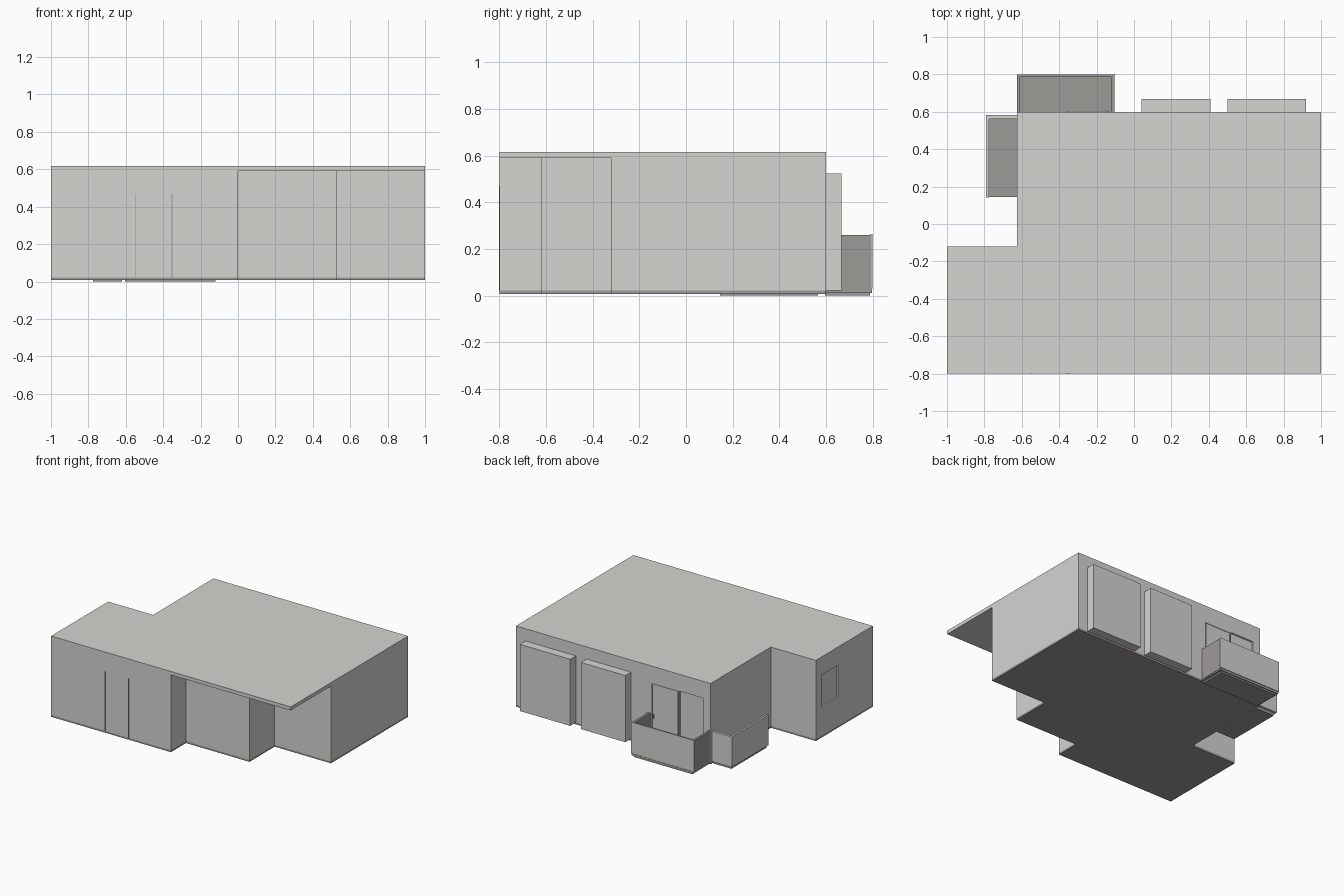
import bpy, bmesh
from mathutils import Vector

old = bpy.data.objects.get("Cube")
if old:
    bpy.data.objects.remove(old, do_unlink=True)


def material(name, rgb):
    m = bpy.data.materials.new(name)
    m.use_nodes = True
    m.diffuse_color = (*rgb, 1)
    m.node_tree.nodes["Principled BSDF"].inputs["Base Color"].default_value = (*rgb, 1)
    return m


LIGHT = material("light grey", (0.66, 0.66, 0.64))
DARK = material("dark grey", (0.34, 0.325, 0.31))


def add_object(name, bm, mat):
    bmesh.ops.recalc_face_normals(bm, faces=bm.faces)
    mesh = bpy.data.meshes.new(name)
    bm.to_mesh(mesh)
    bm.free()
    mesh.materials.append(mat)
    ob = bpy.data.objects.new(name, mesh)
    bpy.context.collection.objects.link(ob)
    return ob


def box(name, x, y, z, mat=LIGHT):
    """Box from (low, high) pairs on each axis."""
    bm = bmesh.new()
    bmesh.ops.create_cube(bm, size=1)
    for v in bm.verts:
        v.co = Vector([a[0] if c < 0 else a[1] for a, c in zip((x, y, z), v.co)])
    return add_object(name, bm, mat)


def slab(name, plan, z, mat=LIGHT, inset=0):
    """Upright prism over a floor plan, optionally pulled in from its edge."""
    bm = bmesh.new()
    face = bm.faces.new([bm.verts.new((px, py, z[0])) for px, py in plan])
    if inset:
        rim = bmesh.ops.inset_region(bm, faces=[face], thickness=inset)["faces"]
        bmesh.ops.delete(bm, geom=rim, context="FACES")
    top = bmesh.ops.extrude_face_region(bm, geom=bm.faces[:])["geom"]
    bmesh.ops.translate(bm, vec=(0, 0, z[1] - z[0]),
                        verts=[g for g in top if isinstance(g, bmesh.types.BMVert)])
    return add_object(name, bm, mat)


# Floor plans: the back is shared, the front is stepped under the roof
back_plan = [(1, 0.6), (-0.625, 0.6), (-0.625, -0.12), (-1, -0.12), (-1, -0.8)]
wall_plan = back_plan + [(0, -0.8), (0, -0.62), (0.53, -0.62), (0.53, -0.32), (1, -0.32)]
roof_plan = back_plan + [(1, -0.8)]

BASE = 0.022
walls = slab("walls", wall_plan, (BASE, 0.59))
slab("floor", wall_plan, (0.008, BASE), DARK, inset=0.006)
slab("roof", roof_plan, (0.59, 0.617))

# Recessed side window and balcony window
recesses = {
    "side_window": ((-1.1, -0.988), (-0.385, -0.19), (0.24, 0.48)),
    "balcony_window": ((-0.56, -0.365), (0.588, 0.7), (0.04, 0.49)),
}
for name, dims in recesses.items():
    cutter = box(name + "_cutter", *dims)
    cutter.hide_render = True
    cutter.hide_set(True)
    cutter.display_type = "WIRE"
    cut = walls.modifiers.new(name, "BOOLEAN")
    cut.operation = "DIFFERENCE"
    cut.solver = "EXACT"
    cut.object = cutter

# Door jambs, lintel and handle
for i, x in enumerate((-0.55, -0.353)):
    box(f"front_door_jamb_{i}", (x - 0.002, x + 0.002), (-0.802, -0.79), (BASE, 0.47), DARK)
for i, x in enumerate((-0.353, -0.138)):
    box(f"balcony_door_jamb_{i}", (x - 0.003, x + 0.003), (0.59, 0.604), (BASE, 0.485), DARK)
box("balcony_door_lintel", (-0.353, -0.138), (0.59, 0.604), (0.48, 0.487))
box("balcony_door_handle", (-0.155, -0.147), (0.59, 0.608), (0.23, 0.26), DARK)

# Bays on the back wall
for name, x in (("inner_bay", (0.04, 0.41)), ("outer_bay", (0.5, 0.92))):
    box(name, x, (0.59, 0.667), (BASE, 0.525))

# Back balcony
box("back_balcony_floor", (-0.605, -0.12), (0.595, 0.79), (0, 0.012), DARK)
box("back_balcony_deck", (-0.62, -0.105), (0.595, 0.797), (0.012, 0.024), DARK)
box("back_balcony_panel", (-0.625, -0.1), (0.796, 0.8), (0.03, 0.264))
box("back_balcony_lining", (-0.62, -0.105), (0.786, 0.796), (BASE, 0.262), DARK)
for name, x in (("near", (-0.122, -0.103)), ("far", (-0.625, -0.61))):
    box(f"back_balcony_{name}_side", x, (0.595, 0.796), (BASE, 0.26), DARK)

# Side balcony
box("side_balcony_floor", (-0.775, -0.62), (0.145, 0.565), (0, BASE + 0.008), DARK)
box("side_balcony_panel", (-0.79, -0.775), (0.143, 0.582), (BASE, 0.25))
box("side_balcony_end", (-0.775, -0.62), (0.562, 0.582), (BASE, 0.25))
